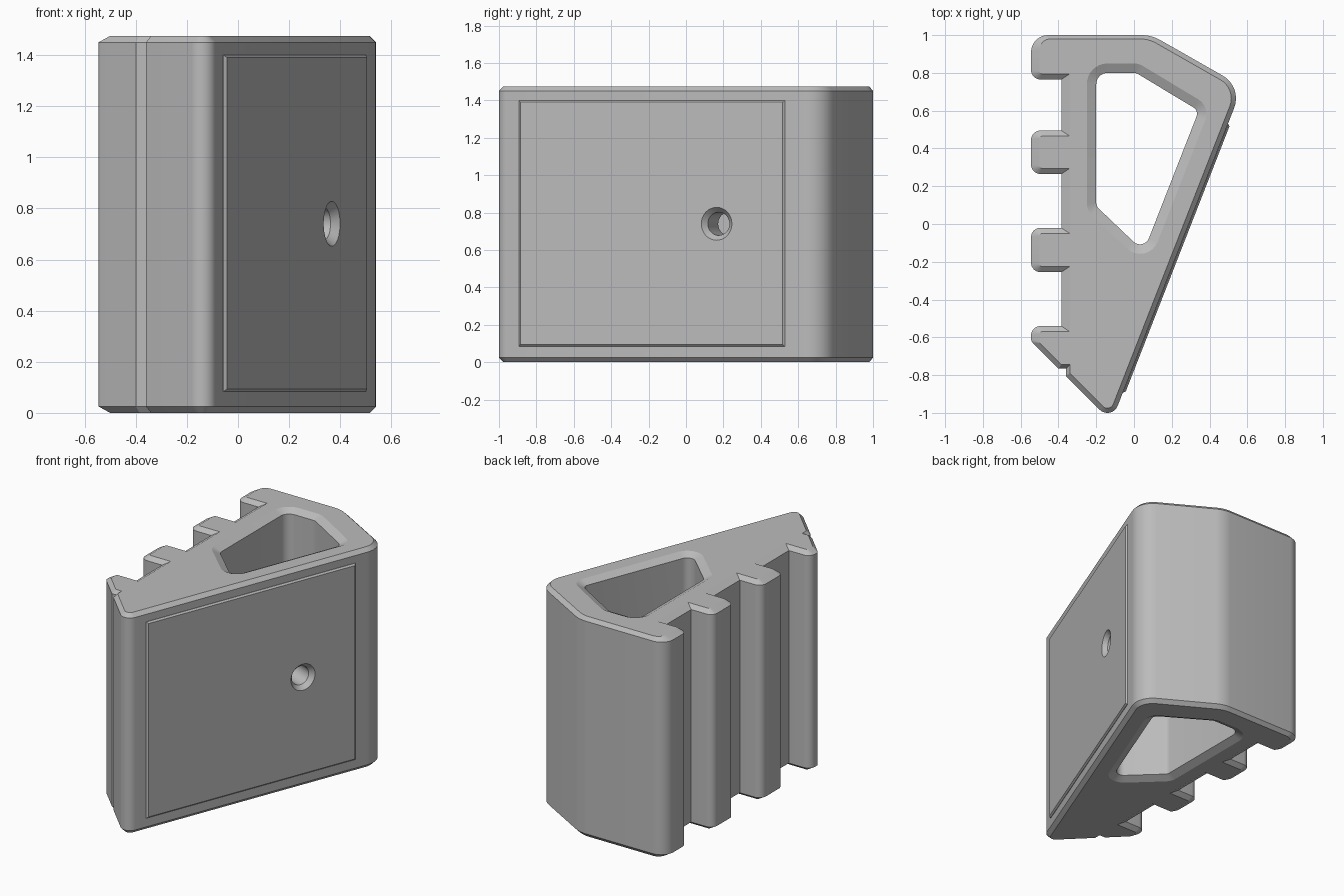
import bpy, bmesh, math
from mathutils import Vector, Matrix

if "Cube" in bpy.data.objects:
    bpy.data.objects.remove(bpy.data.objects["Cube"])

H, CH = 1.475, 0.025          # total height, chamfer height
grey = bpy.data.materials.new("mid_grey")
grey.diffuse_color = (0.5, 0.5, 0.5, 1)
grey.use_nodes = True
grey.node_tree.nodes["Principled BSDF"].inputs["Base Color"].default_value = grey.diffuse_color


def solve(n1, n2, q, d1, d2):
    """Point at distances d1, d2 inside the two edges that meet at q."""
    a, b = n1.dot(q) + d1, n2.dot(q) + d2
    det = n1.x * n2.y - n1.y * n2.x
    return Vector(((a * n2.y - b * n1.y) / det, (n1.x * b - n2.x * a) / det))


def outline(corners, k, seg=8):
    """Counterclockwise corners (x, y, radius, inset), inset k times and rounded."""
    pts = [Vector(c[:2]) for c in corners]
    n = len(pts)
    normals = []
    for i in range(n):
        e = (pts[(i + 1) % n] - pts[i]).normalized()
        normals.append(Vector((-e.y, e.x)))
    out = []
    for i, (x, y, r, d) in enumerate(corners):
        n1, n2, d1 = normals[i - 1], normals[i], corners[i - 1][3]
        q = solve(n1, n2, pts[i], d1 * k, d * k)
        if r == 0:
            out.append(q)
            continue
        r = max(r - k * (d + d1) / 2, 0.012)
        c = solve(n1, n2, q, r, r)
        out += [c - r * n1.slerp(n2, j / seg) for j in range(seg + 1)]
    return out


def loft(name, rings, matrix=Matrix()):
    """Solid through rings given as (2D points, height)."""
    bm = bmesh.new()
    vs = [[bm.verts.new(matrix @ Vector((p[0], p[1], z))) for p in ring] for ring, z in rings]
    n = len(vs[0])
    for a, b in zip(vs, vs[1:]):
        for i in range(n):
            j = (i + 1) % n
            bm.faces.new((a[i], a[j], b[j], b[i]))
    bm.faces.new(vs[0][::-1])
    bm.faces.new(vs[-1])
    bmesh.ops.recalc_face_normals(bm, faces=bm.faces[:])
    me = bpy.data.meshes.new(name)
    bm.to_mesh(me)
    bm.free()
    me.materials.append(grey)
    ob = bpy.data.objects.new(name, me)
    bpy.context.collection.objects.link(ob)
    return ob


def cut(ob, cutter):
    m = ob.modifiers.new("cut", 'BOOLEAN')
    m.operation, m.solver, m.object = 'DIFFERENCE', 'EXACT', cutter
    bpy.context.view_layer.objects.active = ob
    bpy.ops.object.modifier_apply(modifier=m.name)


# Body: toothed left side, slanted right side, chamfered top and bottom
X0, X1 = -0.545, -0.385       # tooth tip and valley
profile = [(X0, 1, .09, .045), (X0, .765, .05, .03), (X1, .765, 0, .045)]
for top, bottom in ((.495, .265), (-.02, -.255)):
    profile += [(X1, top, 0, .03), (X0, top, .05, .045),
                (X0, bottom, .05, .03), (X1, bottom, 0, .045)]
profile += [(X1, -.54, 0, .03), (X0, -.54, .05, .045), (X0, -.62, .03, .025),
            (-.4, -.765, 0, .02), (-.36, -.765, 0, .02), (-.36, -.805, 0, .025),
            (-.119, -1.046, .058, .025), (.574, .726, .138, .025), (.093, 1, .2, .02)]
full, inset = outline(profile, 0), outline(profile, 1)
body = loft("body", [(inset, 0), (full, CH), (full, H - CH), (inset, H)])

# Vertical opening with flared rims
hole = [(-.25, .85, .11, .05), (-.25, .073, .09, .05), (.071, -.233, .1, .05),
        (.405, .621, .09, .05), (.025, .85, .1, .05)]
flare, bore = outline(hole, -.4), outline(hole, 1)
opening = loft("opening_cutter", [(flare, -.01), (bore, CH), (bore, H - CH), (flare, H + .01)])
cut(body, opening)

# Frame on the slanted face: local x along the slope, y up, z outward
u, up, nrm = Vector((.364, .931, 0)).normalized(), Vector((0, 0, 1)), Vector((.931, -.364, 0)).normalized()
frame = Matrix((u, up, nrm)).transposed().to_4x4()
frame.translation = (.356, .168, .74)


# Slightly raised panel with bevelled rim
def rect(g):
    return [(-.374 + sx * (.763 - g), .002 + sy * (.658 - g))
            for sx, sy in ((-1, -1), (1, -1), (1, 1), (-1, 1))]


panel = loft("side_panel", [(rect(0), -.01), (rect(0), .002), (rect(.01), .012)], frame)


# Countersunk screw hole through the slanted wall
def circle(r):
    return [(r * math.cos(a * math.tau / 32), r * math.sin(a * math.tau / 32)) for a in range(32)]


screw = loft("screw_cutter", [(circle(.062), -.25), (circle(.062), -.018),
                              (circle(.088), .012), (circle(.097), .022)], frame)
for ob in (body, panel):
    cut(ob, screw)
for c in (opening, screw):
    bpy.data.objects.remove(c)

# Smooth rounded corners, crisp chamfers
for ob in (body, panel):
    bpy.ops.object.select_all(action='DESELECT')
    ob.select_set(True)
    bpy.context.view_layer.objects.active = ob
    bpy.ops.object.shade_smooth_by_angle(angle=math.radians(20))
